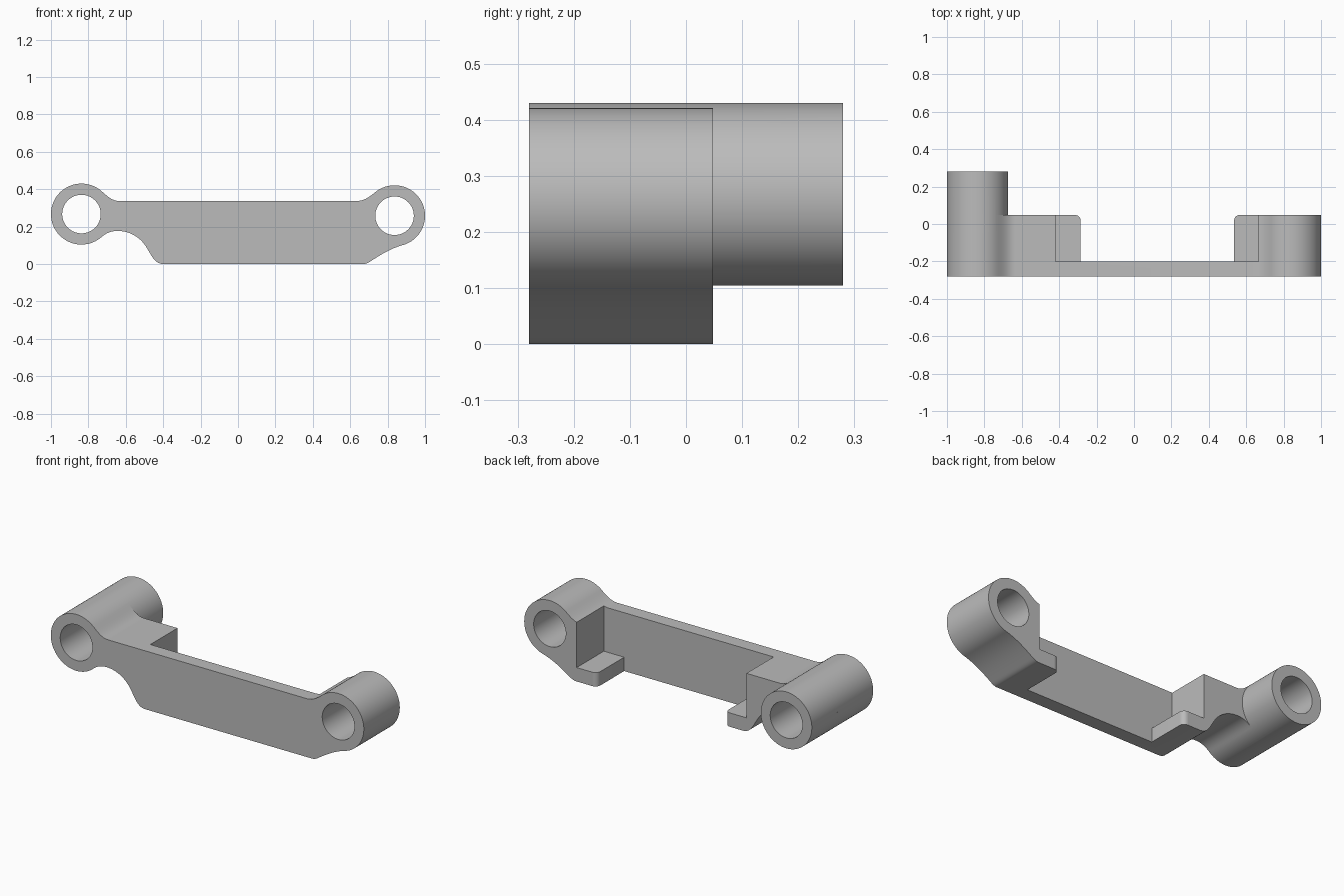
import bpy, bmesh
from math import cos, sin, radians
from mathutils import Vector
from mathutils.geometry import interpolate_bezier

cube = bpy.data.objects.get("Cube")
if cube:
    bpy.data.objects.remove(cube, do_unlink=True)

FRONT, BACK, REAR = -0.28, 0.048, 0.28
R_OUT, R_BORE = 0.163, 0.103
RIGHT_EYE, LEFT_EYE = (-0.837, 0.267), (0.837, 0.258)
TAB_TOP = 0.08

grey = bpy.data.materials.new("plain grey")
grey.use_nodes = True
grey.diffuse_color = (0.5, 0.5, 0.5, 1)
grey.node_tree.nodes["Principled BSDF"].inputs["Base Color"].default_value = (0.5, 0.5, 0.5, 1)


def arc(centre, radius, a0, a1, steps):
    angles = [radians(a0 + (a1 - a0) * i / steps) for i in range(steps + 1)]
    return [(centre[0] + radius * cos(a), centre[1] + radius * sin(a)) for a in angles]


def sweep(*knots):
    """Smooth path through (x, z, heading) knots."""
    path = []
    for (x0, z0, a0), (x1, z1, a1) in zip(knots, knots[1:]):
        p, q = Vector((x0, z0, 0)), Vector((x1, z1, 0))
        reach = (q - p).length * 0.36
        h0 = p + reach * Vector((cos(radians(a0)), sin(radians(a0)), 0))
        h1 = q - reach * Vector((cos(radians(a1)), sin(radians(a1)), 0))
        path += [(v.x, v.y) for v in interpolate_bezier(p, h0, h1, q, 10)]
    return path


def prism(name, outline, lo, hi, axis="Y"):
    """Extrude a closed outline along Y (outline in xz) or Z (outline in xy)."""
    points = []
    for p in outline:
        if not points or (Vector(p) - Vector(points[-1])).length > 0.002:
            points.append(p)
    if (Vector(points[0]) - Vector(points[-1])).length < 0.002:
        points.pop()
    bm = bmesh.new()
    place = (lambda a, b, d: (a, d, b)) if axis == "Y" else (lambda a, b, d: (a, b, d))
    face = bm.faces.new([bm.verts.new(place(a, b, lo)) for a, b in points])
    new = bmesh.ops.extrude_face_region(bm, geom=[face])["geom"]
    bmesh.ops.translate(bm, verts=[v for v in new if isinstance(v, bmesh.types.BMVert)],
                        vec=place(0, 0, hi - lo))
    bmesh.ops.recalc_face_normals(bm, faces=bm.faces)
    mesh = bpy.data.meshes.new(name)
    bm.to_mesh(mesh)
    bm.free()
    obj = bpy.data.objects.new(name, mesh)
    mesh.materials.append(grey)
    bpy.context.collection.objects.link(obj)
    return obj


def combine(target, tool, operation):
    tool.hide_render = True
    mod = target.modifiers.new(operation.lower(), "BOOLEAN")
    mod.operation, mod.solver, mod.object = operation, "EXACT", tool
    bpy.context.view_layer.objects.active = target
    bpy.ops.object.modifier_apply(modifier=mod.name)
    bpy.data.objects.remove(tool, do_unlink=True)


# Side profile: flat belly, eye, flat top, eye, hollow under the right end
profile = (
    sweep((0.67, 0, 0), (0.714, 0.018, 33), (0.88, 0.101, 16))
    + arc(LEFT_EYE, R_OUT, -72, 128, 48)
    + sweep((0.737, 0.386, 218), (0.635, 0.337, 180))
    + sweep((-0.635, 0.337, 180), (-0.73, 0.390, 139))
    + arc(RIGHT_EYE, R_OUT, 49, 311, 60)
    + sweep((-0.73, 0.144, 41), (-0.645, 0.177, 0), (-0.5, 0.105, -53), (-0.4, 0, 0))
)
body = prism("link_body", profile, FRONT, BACK)

# Long sleeve behind the right eye
combine(body, prism("sleeve", arc(RIGHT_EYE, R_OUT, 49, 409, 84), BACK, REAR), "UNION")

# Pocket behind the thin web, leaving two low tabs with rounded corners
combine(body, prism("pocket", [(-0.42, -0.2), (0.665, -0.2), (0.665, 0.2), (-0.42, 0.2)],
                    TAB_TOP, 0.6, "Z"), "DIFFERENCE")
r = 0.03
tab_gap = (
    [(-0.285, -0.2), (0.535, -0.2)]
    + arc((0.535 + r, BACK - r), r, 180, 90, 8) + [(0.535 + r, 0.2), (-0.285 - r, 0.2)]
    + arc((-0.285 - r, BACK - r), r, 90, 0, 8)
)
combine(body, prism("tab_gap", tab_gap, -0.1, 0.2, "Z"), "DIFFERENCE")

# Bores through both eyes
for eye in (RIGHT_EYE, LEFT_EYE):
    combine(body, prism("bore", arc(eye, R_BORE, 0, 360, 64), -0.5, 0.5), "DIFFERENCE")

bpy.ops.object.select_all(action="DESELECT")
body.select_set(True)
bpy.context.view_layer.objects.active = body
bpy.ops.object.shade_smooth_by_angle(angle=radians(30))
